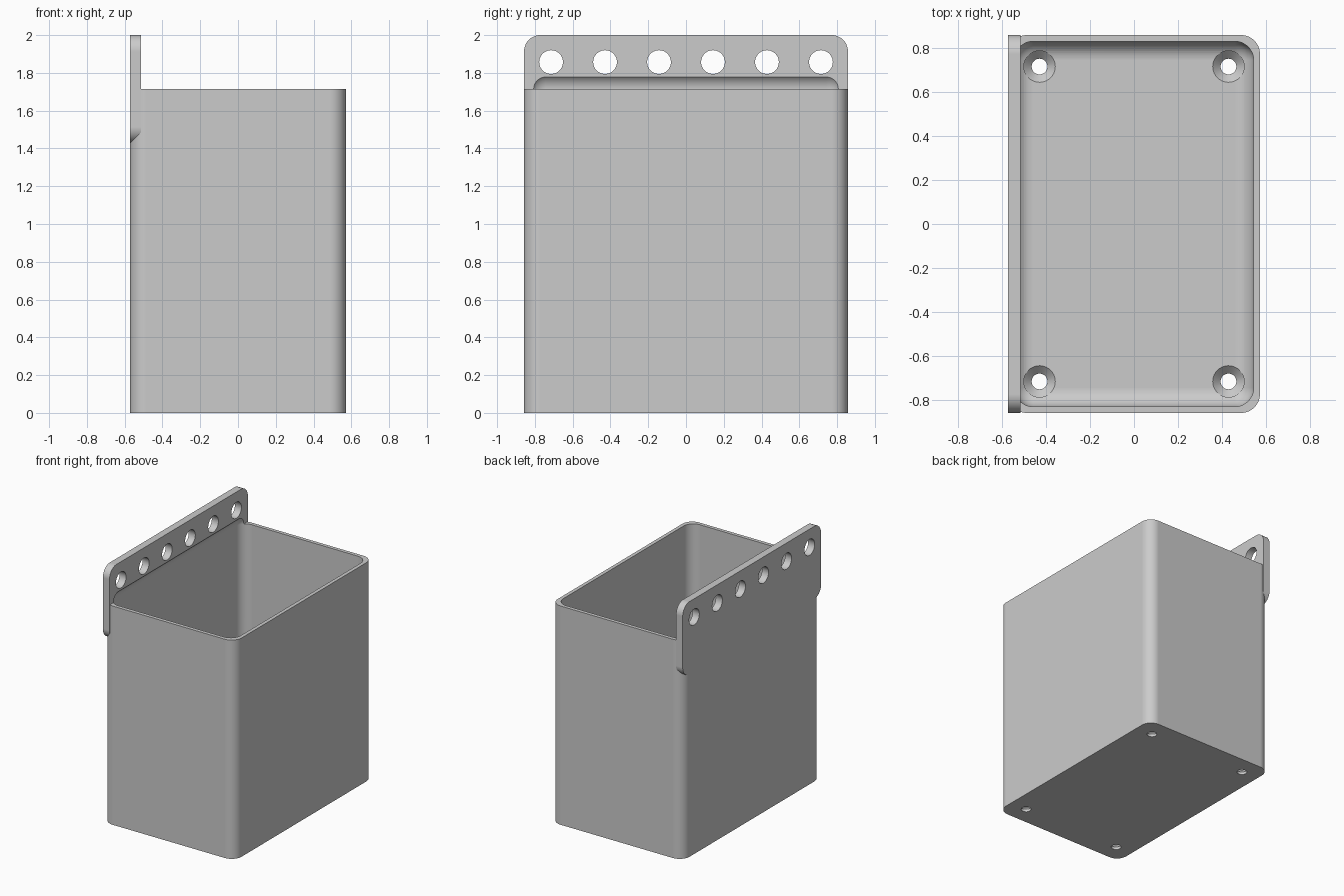
import bpy, bmesh, math
from mathutils import Matrix, Vector

if "Cube" in bpy.data.objects:
    bpy.data.objects.remove(bpy.data.objects["Cube"], do_unlink=True)

U = 1 / 35          # design unit
R = 3 * U           # corner radius

grey = bpy.data.materials.new("plain grey")
grey.use_nodes = True
grey.diffuse_color = (0.6, 0.6, 0.6, 1)
grey.node_tree.nodes["Principled BSDF"].inputs["Base Color"].default_value = (0.6, 0.6, 0.6, 1)


def finish(name, bm):
    bmesh.ops.recalc_face_normals(bm, faces=bm.faces)
    mesh = bpy.data.meshes.new(name)
    bm.to_mesh(mesh)
    bm.free()
    mesh.materials.append(grey)
    obj = bpy.data.objects.new(name, mesh)
    bpy.context.collection.objects.link(obj)
    return obj


def rounded_box(name, low, high, axis=None):
    """Box rounded along one axis, or on every edge when axis is None."""
    low, high = Vector(low) * U, Vector(high) * U
    bm = bmesh.new()
    bmesh.ops.create_cube(bm, size=1)
    for v in bm.verts:
        v.co = Vector((low[i] + high[i]) / 2 + v.co[i] * (high[i] - low[i]) for i in range(3))
    edges = [e for e in bm.edges
             if axis is None or abs((e.verts[0].co - e.verts[1].co).normalized()[axis]) > 0.9]
    bmesh.ops.bevel(bm, geom=edges, offset=R, offset_type='OFFSET', segments=12,
                    profile=0.5, affect='EDGES')
    return finish(name, bm)


def lathe(name, profile, matrix):
    """Solid of revolution around z, then placed by a matrix."""
    bm = bmesh.new()
    verts = [bm.verts.new((r * U, 0, z * U)) for r, z in profile]
    edges = [bm.edges.new(pair) for pair in zip(verts, verts[1:])]
    bmesh.ops.spin(bm, geom=verts + edges, cent=(0, 0, 0), axis=(0, 0, 1),
                   angle=math.tau, steps=40, use_duplicate=False)
    bmesh.ops.remove_doubles(bm, verts=bm.verts, dist=1e-5)
    bmesh.ops.transform(bm, matrix=matrix, verts=bm.verts)
    return finish(name, bm)


def combine(obj, other, operation):
    mod = obj.modifiers.new("combine", 'BOOLEAN')
    mod.operation = operation
    mod.solver = 'EXACT'
    mod.object = other
    bpy.context.view_layer.update()
    graph = bpy.context.evaluated_depsgraph_get()
    mesh = bpy.data.meshes.new_from_object(obj.evaluated_get(graph))
    obj.modifiers.clear()
    obj.data = mesh
    bpy.data.objects.remove(other, do_unlink=True)


# Bin body with a thicker hanging plate on its left-hand end
bin_body = rounded_box("storage_bin", (-20, -30, 0), (20, 30, 60), axis=2)
plate = rounded_box("hanging_plate", (-20, -30, 50), (-18, 30, 70), axis=0)
combine(bin_body, plate, 'UNION')

# Cavity rounded on all edges, notching the plate just above the rim
cavity = rounded_box("cavity", (-19, -29, 2), (19, 29, 63))
combine(bin_body, cavity, 'DIFFERENCE')

# Row of hanging holes through the plate
for i in range(6):
    place = Matrix.Translation((-19 * U, (i * 10 - 25) * U, 65 * U)) @ Matrix.Rotation(math.pi / 2, 4, 'Y')
    hole = lathe("hanging_hole", [(0, -3), (2.2, -3), (2.2, 3), (0, 3)], place)
    combine(bin_body, hole, 'DIFFERENCE')

# Countersunk screw holes in the floor corners
screw = [(0, -2), (1.25, -2), (1.25, 0.75), (2.5, 2), (2.5, 4), (0, 4)]
for sx in (-1, 1):
    for sy in (-1, 1):
        hole = lathe("screw_hole", screw, Matrix.Translation((15 * sx * U, 25 * sy * U, 0)))
        combine(bin_body, hole, 'DIFFERENCE')

# Smooth the rounded areas and keep flats clean
bpy.ops.object.select_all(action='DESELECT')
bin_body.select_set(True)
bpy.context.view_layer.objects.active = bin_body
bpy.ops.object.shade_smooth_by_angle(angle=math.radians(25))
normals = bin_body.modifiers.new("clean_normals", 'WEIGHTED_NORMAL')
normals.keep_sharp = True
